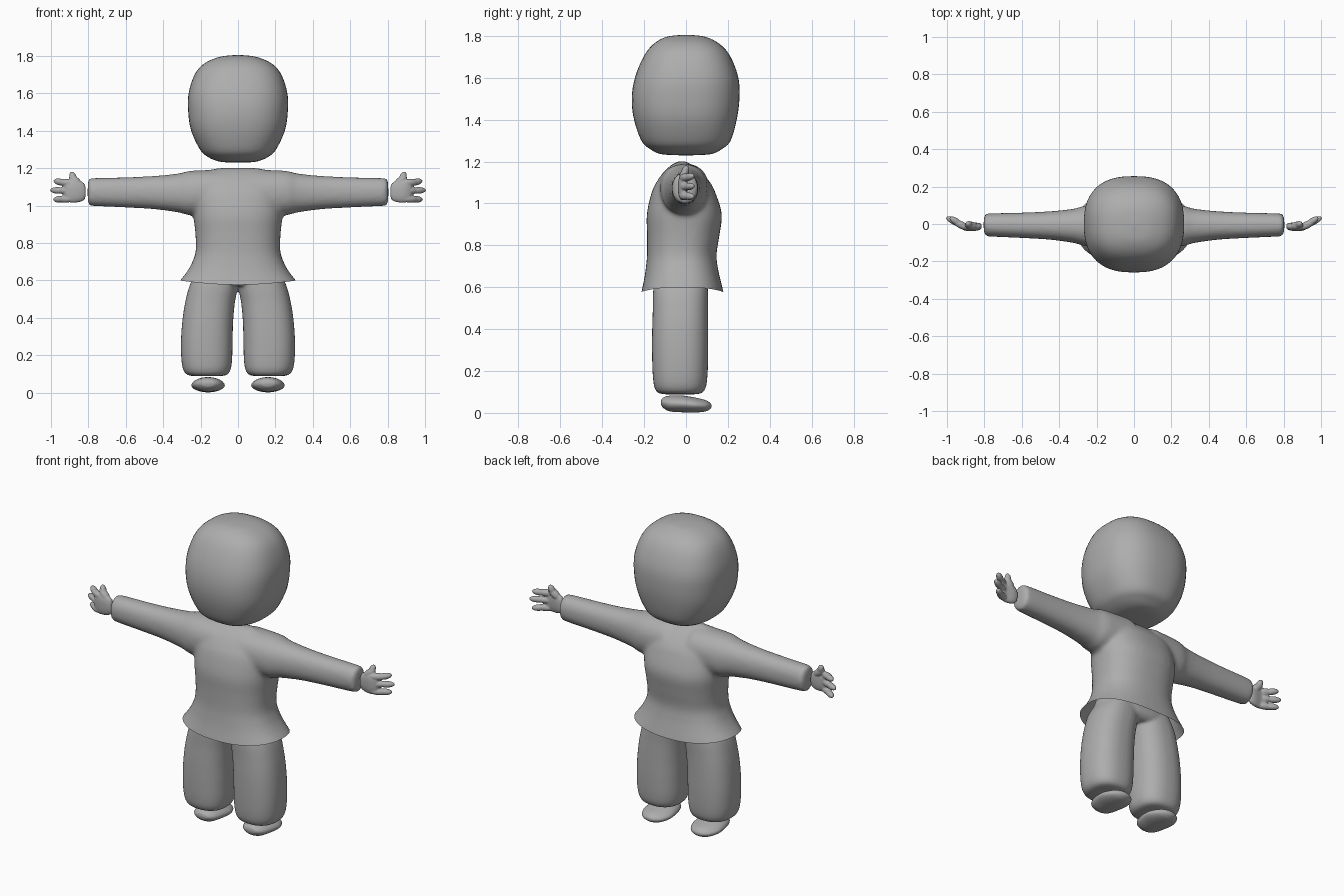
import bpy, bmesh, math
from mathutils import Vector, Matrix

if "Cube" in bpy.data.objects:
    bpy.data.objects.remove(bpy.data.objects["Cube"])

grey = bpy.data.materials.new("plain grey")
grey.diffuse_color = (0.42, 0.42, 0.42, 1)
grey.use_nodes = True
grey.node_tree.nodes["Principled BSDF"].inputs["Base Color"].default_value = grey.diffuse_color


def loft(bm, sections, axis="z", e=2.4, n=40, sub=6):
    """Smooth closed loft. Section = (t, centre a, centre b, radius a, radius b)."""
    place = {"x": lambda t, a, b: (t, a, b),
             "y": lambda t, a, b: (a, t, b),
             "z": lambda t, a, b: (a, b, t)}[axis]
    S, fine = sections, []
    for i in range(len(S) - 1):
        p0, p1, p2, p3 = S[max(i - 1, 0)], S[i], S[i + 1], S[min(i + 2, len(S) - 1)]
        for k in range(sub):
            u = k / sub
            fine.append([0.5 * (2 * b + (c - a) * u + (2 * a - 5 * b + 4 * c - d) * u * u
                                + (3 * b - a - 3 * c + d) * u ** 3)
                         for a, b, c, d in zip(p0, p1, p2, p3)])
    fine.append(S[-1])
    rings = []
    for t, ca, cb, ra, rb in fine:
        ring = []
        for k in range(n):
            c, s = math.cos(2 * math.pi * k / n), math.sin(2 * math.pi * k / n)
            a = ca + ra * math.copysign(abs(c) ** (2 / e), c)
            b = cb + rb * math.copysign(abs(s) ** (2 / e), s)
            ring.append(bm.verts.new(place(t, a, b)))
        rings.append(ring)
    for r, q in zip(rings, rings[1:]):
        for k in range(n):
            bm.faces.new((r[k], r[(k + 1) % n], q[(k + 1) % n], q[k]))
    bm.faces.new(rings[0])
    bm.faces.new(rings[-1])


def blob(bm, p, q, r):
    """Stretched ball from p to q."""
    p, q = Vector(p), Vector(q)
    d = q - p
    m = (Matrix.Translation((p + q) / 2) @ d.to_track_quat("Z", "Y").to_matrix().to_4x4()
         @ Matrix.Diagonal((r, r, d.length / 2, 1)))
    bmesh.ops.create_uvsphere(bm, u_segments=24, v_segments=16, radius=1, matrix=m)


def finish(bm, name, voxel=0, smooth=0):
    """Make the object; optionally fuse overlapping pieces into one skin."""
    bmesh.ops.recalc_face_normals(bm, faces=bm.faces)
    me = bpy.data.meshes.new(name)
    bm.to_mesh(me)
    bm.free()
    ob = bpy.data.objects.new(name, me)
    bpy.context.collection.objects.link(ob)
    bpy.ops.object.select_all(action="DESELECT")
    ob.select_set(True)
    bpy.context.view_layer.objects.active = ob
    if voxel:
        m = ob.modifiers.new("fuse", "REMESH")
        m.mode, m.voxel_size = "VOXEL", voxel
        m = ob.modifiers.new("soften", "SMOOTH")
        m.factor, m.iterations = 0.5, smooth
        bpy.ops.object.convert(target="MESH")
    ob.data.materials.clear()
    ob.data.materials.append(grey)
    ob.data.polygons.foreach_set("use_smooth", [True] * len(ob.data.polygons))
    return ob


# head
bm = bmesh.new()
loft(bm, [(1.23, 0, 0, .03, .03), (1.236, 0, 0, .10, .12), (1.26, 0, 0, .16, .172),
          (1.30, 0, 0, .203, .213), (1.40, 0, -.003, .25, .245), (1.50, 0, -.002, .266, .257),
          (1.60, 0, .003, .264, .247), (1.70, 0, .005, .232, .208), (1.76, 0, .003, .18, .16),
          (1.795, 0, 0, .10, .095), (1.805, 0, 0, .02, .02)], e=2.5, n=48)
finish(bm, "head")

# shirt: flared body and two sleeves fused
bm = bmesh.new()
loft(bm, [(.54, 0, -.017, .35, .21), (.60, 0, -.017, .31, .196), (.65, 0, -.018, .273, .182),
          (.70, 0, -.02, .244, .171), (.76, 0, -.02, .226, .166), (.85, 0, -.013, .228, .173),
          (.95, 0, -.008, .238, .179), (1.05, 0, -.012, .235, .153), (1.10, 0, -.013, .225, .129),
          (1.15, 0, -.018, .205, .089), (1.185, 0, -.02, .17, .048), (1.202, 0, -.02, .10, .015)])
for s in (-1, 1):
    loft(bm, [(s * .08, -.01, 1.075, .12, .117), (s * .25, -.01, 1.068, .11, .119),
              (s * .32, -.01, 1.068, .092, .104), (s * .45, -.008, 1.07, .076, .089),
              (s * .60, -.007, 1.071, .068, .081), (s * .785, -.005, 1.073, .061, .074),
              (s * .80, -.005, 1.073, .052, .064), (s * .804, -.005, 1.073, .01, .01)],
         axis="x", e=2.2)
shirt = finish(bm, "shirt", 0.011, 12)
# open hem, dipping at front and back
bm = bmesh.new()
bm.from_mesh(shirt.data)
bmesh.ops.bisect_plane(bm, geom=bm.verts[:] + bm.edges[:] + bm.faces[:], plane_co=(0, 0, .60),
                       plane_no=(0, 0, -1), clear_outer=True)
for v in bm.verts:
    fade = min(1, max(0, (.70 - v.co.z) / .10))
    v.co.z -= .023 * fade * max(0, 1 - (v.co.x / .31) ** 2)
bm.to_mesh(shirt.data)
bm.free()

# trousers: hips and two legs fused
bm = bmesh.new()
loft(bm, [(.57, 0, -.025, .20, .10), (.60, 0, -.025, .235, .128), (.68, 0, -.022, .215, .13),
          (.74, 0, -.02, .19, .12), (.76, 0, -.02, .05, .04)])
for s in (-1, 1):
    loft(bm, [(.088, s * .165, -.028, .03, .03), (.092, s * .165, -.028, .095, .095),
              (.115, s * .166, -.028, .123, .12), (.17, s * .167, -.028, .135, .13),
              (.27, s * .167, -.028, .138, .134), (.38, s * .162, -.028, .136, .134),
              (.48, s * .15, -.027, .133, .132), (.58, s * .128, -.026, .128, .131),
              (.66, s * .11, -.024, .10, .12)], e=2.4)
finish(bm, "trousers", 0.008, 5)

for s, side in ((-1, "left"), (1, "right")):
    # foot
    bm = bmesh.new()
    loft(bm, [(-.12, s * .16, .050, .012, .006), (-.112, s * .16, .049, .042, .022),
              (-.08, s * .16, .045, .070, .037), (-.02, s * .16, .043, .086, .040),
              (.04, s * .16, .038, .088, .036), (.09, s * .16, .034, .066, .028),
              (.115, s * .16, .033, .034, .015), (.122, s * .16, .033, .008, .005)],
         axis="y", e=1.9)
    finish(bm, side + "_foot")

    # hand: palm, three fingers and a thumb
    bm = bmesh.new()
    loft(bm, [(s * .815, -.013, 1.075, .008, .02), (s * .822, -.013, 1.075, .017, .043),
              (s * .85, -.015, 1.077, .022, .058), (s * .89, -.018, 1.078, .02, .061),
              (s * .92, -.012, 1.078, .016, .055), (s * .932, -.008, 1.078, .006, .03)],
         axis="x", e=2.3)
    for z0, z1, x1 in ((1.12, 1.133, .985), (1.08, 1.083, 1.004), (1.037, 1.032, .987)):
        blob(bm, (s * .88, -.026, z0), (s * .965, .014, (z0 + z1) / 2), .02)
        blob(bm, (s * .92, -.008, z0), (s * x1, .036, z1), .018)
    blob(bm, (s * .835, -.015, 1.10), (s * .90, -.004, 1.160), .022)
    blob(bm, (s * .872, -.010, 1.125), (s * .892, .004, 1.181), .018)
    finish(bm, side + "_hand", 0.004, 3)
